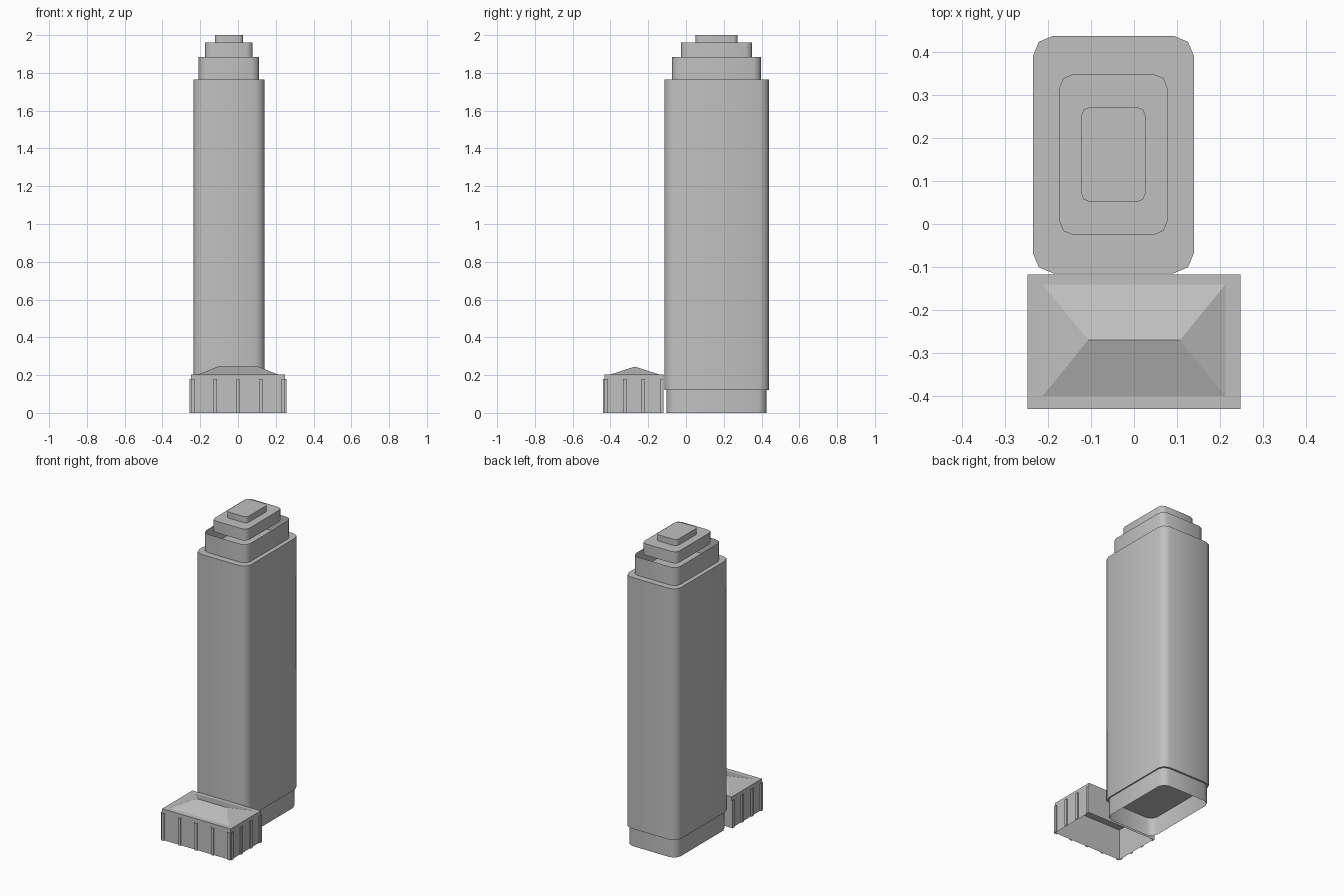
import bpy, bmesh, math

cube = bpy.data.objects.get("Cube")
if cube:
    bpy.data.objects.remove(cube, do_unlink=True)

GREY = (0.53, 0.53, 0.53, 1)
mat = bpy.data.materials.new("light_grey_concrete")
mat.use_nodes = True
mat.diffuse_color = GREY
mat.node_tree.nodes["Principled BSDF"].inputs["Base Color"].default_value = GREY


def finish(name, bm, angle=30):
    """Turn a bmesh into a shaded, coloured object."""
    mesh = bpy.data.meshes.new(name)
    bm.to_mesh(mesh)
    bm.free()
    mesh.materials.append(mat)
    obj = bpy.data.objects.new(name, mesh)
    bpy.context.collection.objects.link(obj)
    bpy.ops.object.select_all(action='DESELECT')
    obj.select_set(True)
    bpy.context.view_layer.objects.active = obj
    bpy.ops.object.shade_smooth_by_angle(angle=math.radians(angle))
    return obj


def rounded_outline(cx, cy, w, d, r, steps=2):
    """Counter-clockwise rectangle outline with rounded corners."""
    points = []
    for k, (sx, sy) in enumerate([(1, 1), (-1, 1), (-1, -1), (1, -1)]):
        for i in range(steps + 1):
            a = math.pi / 2 * (k + i / steps)
            points.append((cx + sx * (w / 2 - r) + r * math.cos(a),
                           cy + sy * (d / 2 - r) + r * math.sin(a)))
    return points


def extrude_outline(name, outline, z0, z1, top=True, bottom=True):
    """Vertical walls over an outline, with optional caps."""
    bm = bmesh.new()
    low = [bm.verts.new((x, y, z0)) for x, y in outline]
    high = [bm.verts.new((x, y, z1)) for x, y in outline]
    n = len(outline)
    for i in range(n):
        j = (i + 1) % n
        bm.faces.new((low[i], low[j], high[j], high[i]))
    if top:
        bm.faces.new(high)
    if bottom:
        bm.faces.new(low[::-1])
    return finish(name, bm, 50)


# Tower: stacked rounded tiers; the base and crown wall are open shells
TX, TY = -0.048, 0.162
tiers = [
    ("tower_base", 0.36, 0.53, 0.045, 0, 0.12, False, False),
    ("tower_shaft", 0.376, 0.554, 0.048, 0.12, 1.765, True, True),
    ("crown_wall", 0.32, 0.47, 0.04, 1.765, 1.885, False, False),
    ("crown_slab", 0.252, 0.375, 0.032, 1.885, 1.96, True, True),
    ("crown_cap", 0.15, 0.221, 0.02, 1.96, 2.0, True, True),
]
for name, w, d, r, z0, z1, top, bottom in tiers:
    extrude_outline(name, rounded_outline(TX, TY, w, d, r), z0, z1, top, bottom)

# Front annex: box open underneath
X0, X1, Y0, Y1, H = -0.248, 0.248, -0.431, -0.118, 0.203
extrude_outline("annex_walls", [(X0, Y0), (X1, Y0), (X1, Y1), (X0, Y1)], 0, H, True, False)

# Hipped roof on the annex
bm = bmesh.new()
yc = -0.271
eaves = [bm.verts.new((sx * 0.213, yc + sy * 0.13, H))
         for sx, sy in [(-1, -1), (1, -1), (1, 1), (-1, 1)]]
left, right = [bm.verts.new((x, yc, 0.245)) for x in (-0.107, 0.107)]
a, b, c, d = eaves
for face in [(a, b, right, left), (b, c, right), (c, d, left, right), (d, a, left)]:
    bm.faces.new(face)
finish("annex_roof", bm, 1)


# Pilasters: shallow three-sided strips on the front and both ends
def pilaster(bm, start, end, out):
    path = [start, (start[0] + out[0], start[1] + out[1]),
            (end[0] + out[0], end[1] + out[1]), end]
    low = [bm.verts.new((x, y, 0)) for x, y in path]
    high = [bm.verts.new((x, y, 0.18)) for x, y in path]
    for i in range(3):
        bm.faces.new((low[i], low[i + 1], high[i + 1], high[i]))


WIDTH, OUT = 0.018, 0.008
bm = bmesh.new()
for i in range(5):
    x = X0 + (X1 - X0 - WIDTH) * i / 4
    pilaster(bm, (x, Y0), (x + WIDTH, Y0), (0, -OUT))
finish("front_pilasters", bm)

for name, x, side in [("left_pilasters", X1, 1), ("right_pilasters", X0, -1)]:
    bm = bmesh.new()
    for i in range(4):
        y = Y0 + (Y1 - Y0 - WIDTH) * i / 3
        ends = [(x, y), (x, y + WIDTH)][::side]
        pilaster(bm, *ends, (side * OUT, 0))
    finish(name, bm)
